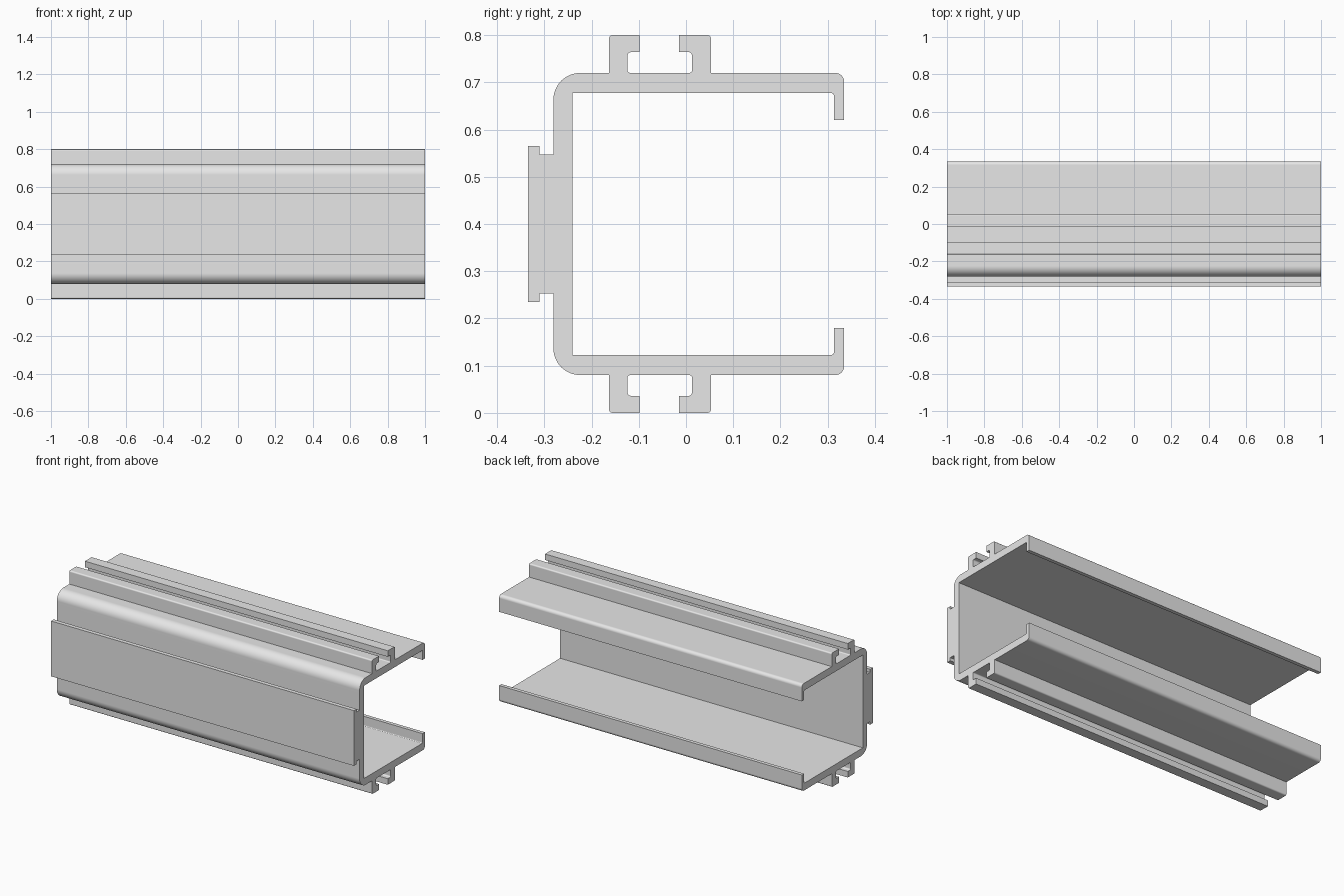
import bpy
import bmesh
import math
from mathutils import Vector

if "Cube" in bpy.data.objects:
    bpy.data.objects.remove(bpy.data.objects["Cube"], do_unlink=True)

LENGTH = 2.0
MIDDLE = 0.4      # height of the mirror plane


def rounded(points, segments):
    """Replace each (y, z, radius) right-angled corner by an arc."""
    out = []
    n = len(points)
    for i, (y, z, r) in enumerate(points):
        corner = Vector((y, z))
        if r == 0:
            out.append(corner)
            continue
        a = (Vector(points[i - 1][:2]) - corner).normalized()
        b = (Vector(points[(i + 1) % n][:2]) - corner).normalized()
        centre = corner + (a + b) * r
        for k in range(segments + 1):
            t = math.pi / 2 * k / segments
            out.append(centre - b * r * math.cos(t) - a * r * math.sin(t))
    return out


# Upper half of the section as (y, z, corner radius)
half = [
    # front plate
    (-0.335, 0.565, 0), (-0.31, 0.565, 0), (-0.31, 0.547, 0), (-0.281, 0.547, 0),
    # rounded shoulder
    (-0.281, 0.72, 0.057),
    # front hooked rail
    (-0.163, 0.72, 0), (-0.163, 0.8, 0.008), (-0.098, 0.8, 0),
    (-0.098, 0.764, 0), (-0.124, 0.764, 0.008), (-0.124, 0.72, 0.006),
    # rear hooked rail
    (0.013, 0.72, 0.006), (0.013, 0.764, 0.008), (-0.015, 0.764, 0),
    (-0.015, 0.8, 0), (0.053, 0.8, 0.008), (0.053, 0.72, 0),
    # flange with its lip
    (0.335, 0.72, 0.019), (0.335, 0.62, 0), (0.313, 0.62, 0),
    (0.313, 0.677, 0.005), (-0.24, 0.677, 0),
]
lower = [(y, 2 * MIDDLE - z, r) for y, z, r in reversed(half)]
outline = rounded(half + lower, 8)

# Extrude the section along the length
bm = bmesh.new()
ring = [bm.verts.new((-LENGTH / 2, p.x, p.y)) for p in outline]
cap = bm.faces.new(ring)
result = bmesh.ops.extrude_face_region(bm, geom=[cap], use_keep_orig=True)
moved = [g for g in result["geom"] if isinstance(g, bmesh.types.BMVert)]
bmesh.ops.translate(bm, verts=moved, vec=(LENGTH, 0, 0))
bmesh.ops.recalc_face_normals(bm, faces=bm.faces[:])
mesh = bpy.data.meshes.new("channel_profile")
bm.to_mesh(mesh)
bm.free()
channel = bpy.data.objects.new("channel_profile", mesh)
bpy.context.collection.objects.link(channel)

# Plain grey metal
grey = bpy.data.materials.new("light_grey")
grey.use_nodes = True
colour = (0.8, 0.8, 0.8, 1)
grey.diffuse_color = colour
grey.node_tree.nodes["Principled BSDF"].inputs["Base Color"].default_value = colour
mesh.materials.append(grey)

# Smooth fillets, flat walls
bpy.ops.object.select_all(action="DESELECT")
channel.select_set(True)
bpy.context.view_layer.objects.active = channel
bpy.ops.object.shade_smooth_by_angle(angle=math.radians(30))
weighted = channel.modifiers.new("flat_walls", "WEIGHTED_NORMAL")
weighted.keep_sharp = True
